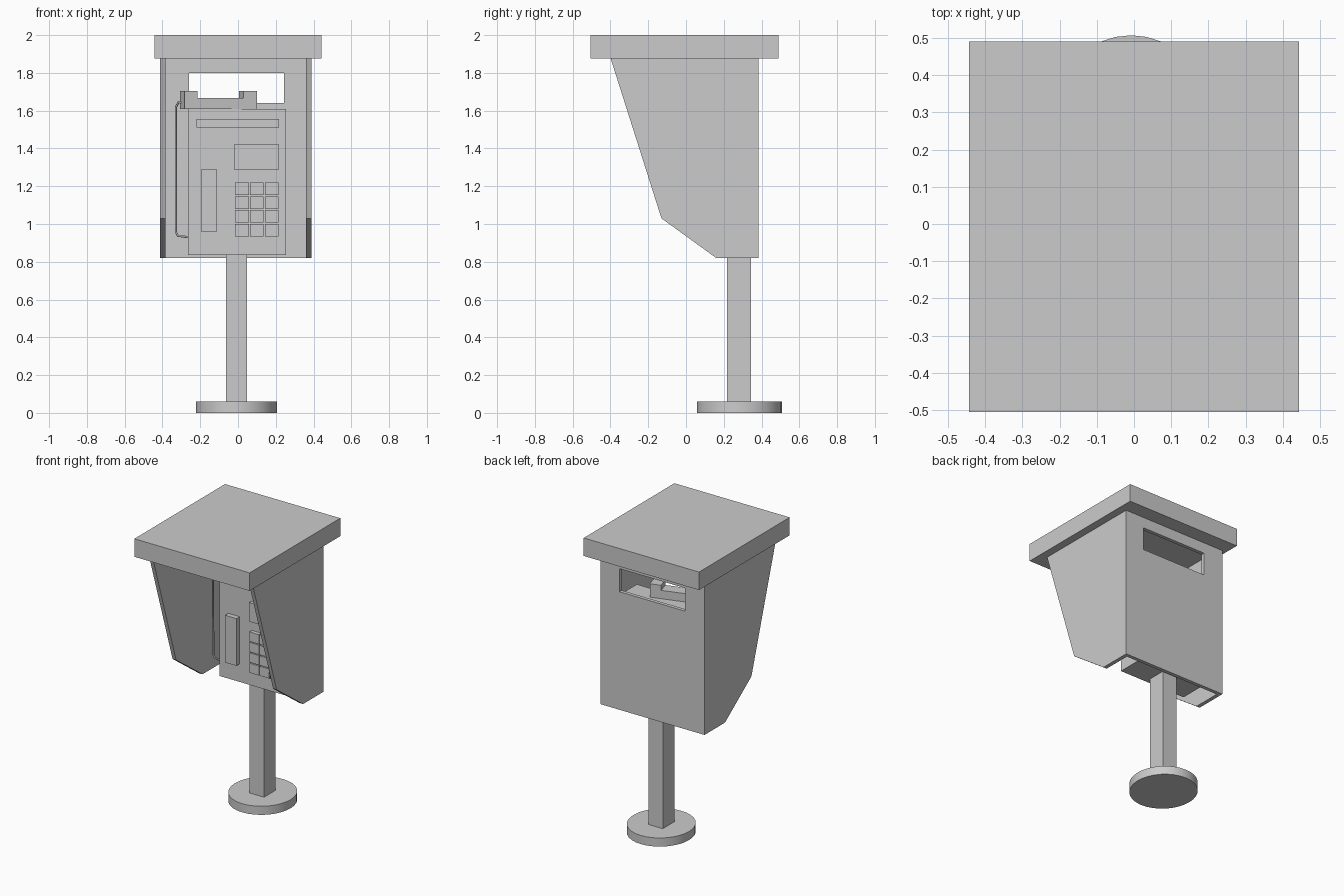
import bpy, bmesh, math
from mathutils import Matrix

if "Cube" in bpy.data.objects:
    bpy.data.objects.remove(bpy.data.objects["Cube"])


def make_object(name, bm):
    bmesh.ops.recalc_face_normals(bm, faces=bm.faces)
    mesh = bpy.data.meshes.new(name)
    bm.to_mesh(mesh)
    bm.free()
    obj = bpy.data.objects.new(name, mesh)
    bpy.context.scene.collection.objects.link(obj)
    return obj


def box(name, x, y, z):
    bm = bmesh.new()
    bmesh.ops.create_cube(bm, size=1)
    for v in bm.verts:
        for i, (lo, hi) in enumerate((x, y, z)):
            v.co[i] = (lo + hi) / 2 + v.co[i] * (hi - lo)
    return make_object(name, bm)


def prism(name, points, offset):
    """Extrude a planar polygon of 3D points by an offset vector."""
    bm = bmesh.new()
    face = bm.faces.new([bm.verts.new(p) for p in points])
    ext = bmesh.ops.extrude_face_region(bm, geom=[face], use_keep_orig=True)
    verts = [g for g in ext["geom"] if isinstance(g, bmesh.types.BMVert)]
    bmesh.ops.translate(bm, verts=verts, vec=offset)
    return make_object(name, bm)


# Round foot and square post
bm = bmesh.new()
bmesh.ops.create_cone(bm, cap_ends=True, segments=32, radius1=1, radius2=1, depth=0.06,
                      matrix=Matrix.Translation((0, 0, 0.03)))
bmesh.ops.scale(bm, vec=(0.214, 0.224, 1), verts=bm.verts)
bmesh.ops.translate(bm, vec=(-0.008, 0.283, 0), verts=bm.verts)
foot = make_object("foot_plate", bm)
bpy.context.view_layer.objects.active = foot
foot.select_set(True)
bpy.ops.object.shade_smooth_by_angle(angle=math.radians(30))
box("post", (-0.063, 0.048), (0.217, 0.345), (0.06, 0.84))

# Roof
box("roof", (-0.443, 0.443), (-0.505, 0.49), (1.875, 2.0))

# Side walls of the hood
side = [(-0.40, 1.88), (0.385, 1.88), (0.385, 0.82), (0.16, 0.82), (-0.13, 1.03)]
for name, x in (("left_wall", -0.412), ("right_wall", 0.361)):
    prism(name, [(x, y, z) for y, z in side], (0.027, 0, 0))

# Back wall with a window opening
bm = bmesh.new()
rings = []
for y in (0.36, 0.385):
    for x0, x1, z0, z1 in ((-0.385, 0.361, 0.82, 1.88), (-0.26, 0.243, 1.64, 1.80)):
        rings.append([bm.verts.new((x, y, z))
                      for x, z in ((x0, z0), (x1, z0), (x1, z1), (x0, z1))])
for a, b in ((0, 1), (1, 3), (3, 2), (2, 0)):
    for i in range(4):
        j = (i + 1) % 4
        bm.faces.new((rings[a][i], rings[a][j], rings[b][j], rings[b][i]))
make_object("back_wall", bm)

# Phone body with front fittings
FRONT = 0.175
box("phone_body", (-0.265, 0.255), (FRONT, 0.36), (0.835, 1.608))
box("top_strip", (-0.22, 0.217), (FRONT - 0.015, FRONT + 0.01), (1.51, 1.557))
box("display", (-0.02, 0.217), (FRONT - 0.025, FRONT + 0.01), (1.288, 1.42))
box("coin_plate", (-0.197, -0.11), (FRONT - 0.035, FRONT + 0.01), (0.96, 1.288))

# Keypad
for row in range(4):
    for col in range(3):
        x, z = -0.015 + col * 0.079, 0.935 + row * 0.0725
        box(f"key_{row}_{col}", (x, x + 0.072), (FRONT - 0.028, FRONT + 0.01), (z, z + 0.066))

# Handset resting at an angle on top of the body
h = 0.2
profile = [(-h, 1.61), (h, 1.61), (h, 1.703), (h - 0.075, 1.703), (h - 0.075, 1.668),
           (-h + 0.07, 1.668), (-h + 0.07, 1.703), (-h, 1.703)]
handset = prism("handset", [(x, -0.042, z) for x, z in profile], (0, 0.084, 0))
handset.data.transform(Matrix.Translation((-0.103, 0.19, 0)) @ Matrix.Rotation(math.radians(17), 4, 'Z'))

# Cord from handset to the side of the body
curve = bpy.data.curves.new("cord", 'CURVE')
curve.dimensions = '3D'
curve.bevel_depth = 0.006
curve.bevel_resolution = 1
path = [(-0.27, 0.14, 1.64), (-0.315, 0.17, 1.645), (-0.328, 0.19, 1.62),
        (-0.328, 0.2, 0.955), (-0.318, 0.2, 0.937), (-0.26, 0.2, 0.93)]
spline = curve.splines.new('POLY')
spline.points.add(len(path) - 1)
for p, co in zip(spline.points, path):
    p.co = (*co, 1)
curve.use_fill_caps = True
bpy.context.scene.collection.objects.link(bpy.data.objects.new("cord", curve))
